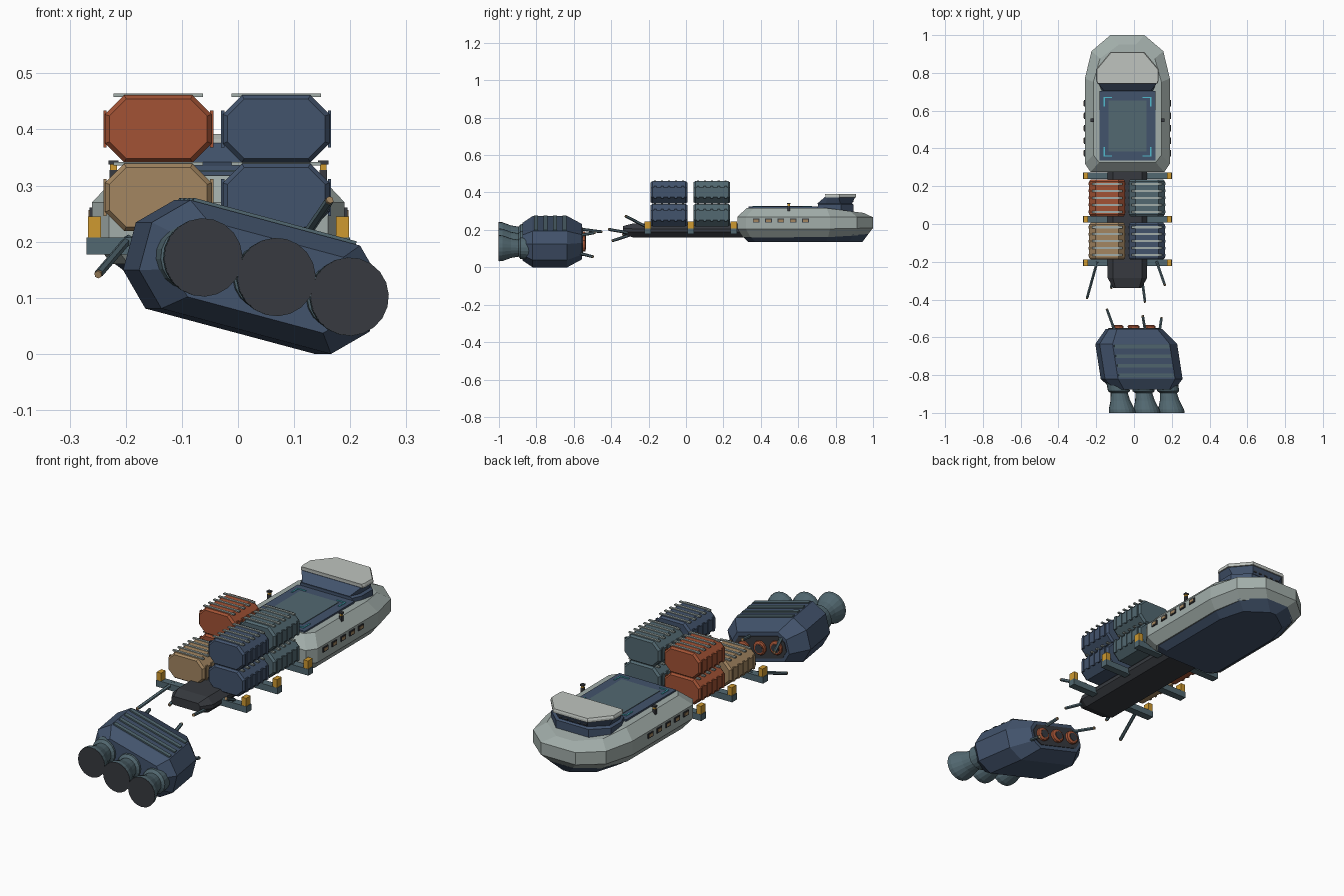
import bpy, bmesh, math
from mathutils import Matrix, Vector

if "Cube" in bpy.data.objects:
    bpy.data.objects.remove(bpy.data.objects["Cube"])

CX = -0.035  # centre line of the ship


def material(name, r, g, b):
    m = bpy.data.materials.new(name)
    m.use_nodes = True
    m.diffuse_color = (r, g, b, 1)
    m.node_tree.nodes["Principled BSDF"].inputs["Base Color"].default_value = (r, g, b, 1)
    return m


NAVY = material("navy", 0.055, 0.087, 0.15)
STEEL = material("blue steel", 0.085, 0.14, 0.165)
GREY = material("hull grey", 0.36, 0.42, 0.40)
WHITE = material("roof white", 0.52, 0.55, 0.52)
TAN = material("tan", 0.37, 0.24, 0.12)
ORANGE = material("rust orange", 0.36, 0.085, 0.035)
AMBER = material("amber", 0.62, 0.32, 0.03)
DARK = material("charcoal", 0.038, 0.042, 0.05)
CYAN = material("cyan", 0.08, 0.5, 0.62)


def finish(name, bm, mat, xf=None):
    if xf:
        bm.transform(xf)
    bmesh.ops.recalc_face_normals(bm, faces=bm.faces)
    me = bpy.data.meshes.new(name)
    bm.to_mesh(me)
    bm.free()
    me.materials.append(mat)
    ob = bpy.data.objects.new(name, me)
    bpy.context.collection.objects.link(ob)
    return ob


def box(name, centre, size, mat, xf=None):
    bm = bmesh.new()
    bmesh.ops.create_cube(bm, size=1, matrix=Matrix.Translation(centre) @ Matrix.Diagonal((*size, 1)))
    return finish(name, bm, mat, xf)


def loft(name, rings, mat, xf=None, mirrored=False):
    """Skin closed rings; mirrored rings are capped with strips so bent decks stay clean."""
    bm = bmesh.new()
    vs = [[bm.verts.new(p) for p in r] for r in rings]
    n = len(vs[0])
    for a, b in zip(vs, vs[1:]):
        for i in range(n):
            j = (i + 1) % n
            bm.faces.new((a[i], a[j], b[j], b[i]))
    for r in (vs[0], vs[-1]):
        if mirrored:
            for i in range(n // 2 - 1):
                bm.faces.new((r[i], r[i + 1], r[n - 2 - i], r[n - 1 - i]))
        else:
            bm.faces.new(r)
    return finish(name, bm, mat, xf)


def octagon(y, w, h, c, cx=0, cz=0):
    a, b = w / 2, h / 2
    pts = [(a, c - b), (a, b - c), (a - c, b), (c - a, b), (-a, b - c), (-a, c - b), (c - a, -b), (a - c, -b)]
    return [Vector((cx + x, y, cz + z)) for x, z in pts]


def circle(y, r, cx=0, cz=0, n=20):
    return [Vector((cx + r * math.cos(t), y, cz + r * math.sin(t)))
            for t in (2 * math.pi * i / n for i in range(n))]


def plan(half, z, ix=0, iy=0, slope=0):
    """Mirrored deck outline with insets and a downward slope toward the bow."""
    pts = [(x - ix, 0.64 + (y - 0.64) * (1 - iy)) for x, y in half]
    both = pts + [(-x, y) for x, y in reversed(pts)]
    return [Vector((CX + x, y, z - slope * max(0, y - 0.74))) for x, y in both]


def rod(name, a, b, mat, r=0.008):
    a, b = Vector(a), Vector(b)
    d = b - a
    bm = bmesh.new()
    xf = Matrix.Translation((a + b) / 2) @ d.to_track_quat('Z', 'Y').to_matrix().to_4x4()
    bmesh.ops.create_cone(bm, cap_ends=True, segments=6, radius1=r, radius2=r, depth=d.length, matrix=xf)
    return finish(name, bm, mat)


def broken_strut(name, a, b):
    a, b = Vector(a), Vector(b)
    rod(name, a, b, STEEL)
    rod(name + "_torn_tip", b, b + (b - a).normalized() * 0.006, TAN, 0.007)


# Main hull and belly
HULL = [(0.195, 0.275), (0.225, 0.32), (0.225, 0.77), (0.19, 0.915), (0.09, 1.0)]
loft("hull", [plan(HULL, 0.16, 0.035, 0.08, -0.06), plan(HULL, 0.205, 0, 0, -0.02),
              plan(HULL, 0.27, 0, 0, 0.01), plan(HULL, 0.318, 0.045, 0.14, 0.13)], GREY, mirrored=True)
loft("belly", [plan(HULL, 0.135, 0.075, 0.16), plan(HULL, 0.168, 0.03, 0.07, -0.04)], NAVY, mirrored=True)

# Deck hatch with corner marks
box("deck_hatch", (CX, 0.52, 0.318), (0.295, 0.37, 0.014), NAVY)
box("hatch_panel", (CX, 0.52, 0.325), (0.20, 0.27, 0.005), STEEL)
for sx in (-1, 1):
    for sy in (-1, 1):
        x, y = CX + sx * 0.123, 0.515 + sy * 0.155
        box("hatch_mark_across", (x - sx * 0.02, y, 0.326), (0.045, 0.007, 0.004), CYAN)
        box("hatch_mark_along", (x, y - sy * 0.022, 0.326), (0.007, 0.05, 0.004), CYAN)

# Bridge with windows and roof
BRIDGE = [(0.135, 0.705), (0.155, 0.75), (0.155, 0.83), (0.085, 0.895)]
TOP = [(0.16, 0.745), (0.165, 0.76), (0.165, 0.82), (0.09, 0.91)]
loft("bridge", [plan(BRIDGE, 0.29), plan(BRIDGE, 0.335), plan(BRIDGE, 0.342, 0.012, 0.03),
                plan(TOP, 0.376, 0.005, 0.02)], NAVY, mirrored=True)
loft("bridge_roof", [plan(TOP, 0.374), plan(TOP, 0.383), plan(TOP, 0.392, 0.004, 0.01)], WHITE, mirrored=True)
for i in range(5):
    box("bridge_window", (CX + (i - 2) * 0.032, 0.891, 0.359), (0.016, 0.008, 0.018), DARK)

# Side windows and deck lamps
for s in (-1, 1):
    for i in range(5):
        y = 0.375 + i * 0.066
        box("window_frame", (CX + s * 0.225, y, 0.25), (0.010, 0.036, 0.022), DARK)
        box("window_pane", (CX + s * 0.227, y, 0.25), (0.009, 0.026, 0.013), TAN)
    box("lamp_post", (CX + s * 0.187, 0.55, 0.31), (0.014, 0.014, 0.036), DARK)
    box("lamp", (CX + s * 0.187, 0.55, 0.332), (0.012, 0.012, 0.012), AMBER)
    box("lamp_cap", (CX + s * 0.187, 0.55, 0.341), (0.018, 0.018, 0.007), DARK)

# Cargo spine, cross beams and clamps
loft("spine", [octagon(-0.338, 0.15, 0.04, 0.012, CX, 0.2), octagon(-0.285, 0.21, 0.074, 0.028, CX, 0.197),
               octagon(0.31, 0.21, 0.074, 0.028, CX, 0.197)], DARK)
for y in (-0.205, 0.025, 0.255):
    box("cross_beam", (CX, y, 0.192), (0.47, 0.036, 0.03), STEEL)
    for s in (-1, 1):
        box("clamp", (CX + s * 0.221, y, 0.225), (0.023, 0.034, 0.04), AMBER)


# Cargo containers
def container(name, x, y, z, mat):
    w, h, d = 0.19, 0.12, 0.098
    loft(name, [octagon(y - d, w - 0.016, h - 0.014, 0.03, x, z), octagon(y - d + 0.01, w, h, 0.034, x, z),
                octagon(y + d - 0.01, w, h, 0.034, x, z), octagon(y + d, w - 0.016, h - 0.014, 0.03, x, z)], mat)
    for i in range(5):
        ry = y + (i - 2) * 0.037
        box(name + "_top_rib", (x, ry, z + 0.06), (0.16, 0.011, 0.006), GREY)
        for s in (-1, 1):
            box(name + "_side_rib", (x + s * w / 2, ry, z), (0.006, 0.013, 0.066), mat)


LOWER, UPPER = 0.279, 0.401
for z in (LOWER, UPPER):
    container("rust_container", -0.142, 0.138, z, ORANGE)
    container("steel_container", 0.068, 0.138, z, STEEL)
    container("navy_container", 0.068, -0.091, z, NAVY)
container("tan_container", -0.142, -0.091, LOWER, TAN)

# Torn struts on both sides of the break
for a, b in [((-0.195, -0.2, 0.205), (-0.248, -0.39, 0.143)), ((0.045, -0.31, 0.185), (0.058, -0.41, 0.202)),
             ((0.12, -0.2, 0.21), (0.162, -0.32, 0.272)), ((-0.115, -0.3, 0.19), (-0.12, -0.335, 0.175))]:
    broken_strut("spine_strut", a, b)
for a, b in [((-0.1, -0.57, 0.205), (-0.142, -0.455, 0.19)), ((0.06, -0.57, 0.17), (0.047, -0.49, 0.185)),
             ((0.135, -0.57, 0.075), (0.145, -0.5, 0.057))]:
    broken_strut("engine_strut", a, b)

# Drifting engine block, rolled and skewed (local y is the thrust axis)
SKEW = Matrix.Identity(4)
SKEW[0][1] = -0.155
ENGINE = Matrix.Translation((0.025, -0.72, 0.137)) @ SKEW @ Matrix.Rotation(math.radians(15), 4, 'Y')
loft("engine_block", [octagon(-0.155, 0.33, 0.14, 0.04), octagon(-0.1, 0.425, 0.2, 0.056),
                      octagon(0.085, 0.425, 0.2, 0.056), octagon(0.165, 0.29, 0.135, 0.035)], NAVY, ENGINE)
loft("break_panel", [octagon(0.16, 0.27, 0.1, 0.03), octagon(0.169, 0.27, 0.1, 0.03)], DARK, ENGINE)
for i in range(4):
    box("engine_rib", (0.0, -0.082 + i * 0.051, 0.1), (0.30, 0.02, 0.012), STEEL, ENGINE)

NOZZLE = [(-0.28, 0.07), (-0.262, 0.069), (-0.215, 0.052), (-0.175, 0.045), (-0.165, 0.058), (-0.12, 0.06)]
for i in (-1, 0, 1):
    x = i * 0.135
    loft("nozzle", [circle(y, r, x) for y, r in NOZZLE], STEEL, ENGINE)
    loft("nozzle_mouth", [circle(-0.2815, 0.0695, x), circle(-0.278, 0.0695, x)], DARK, ENGINE)
    p = i * 0.088
    loft("fuel_port", [circle(0.16, 0.032, p, n=12), circle(0.18, 0.032, p, n=12),
                       circle(0.184, 0.026, p, n=12)], ORANGE, ENGINE)
    loft("fuel_port_bore", [circle(0.18, 0.02, p, n=12), circle(0.186, 0.02, p, n=12)], DARK, ENGINE)
